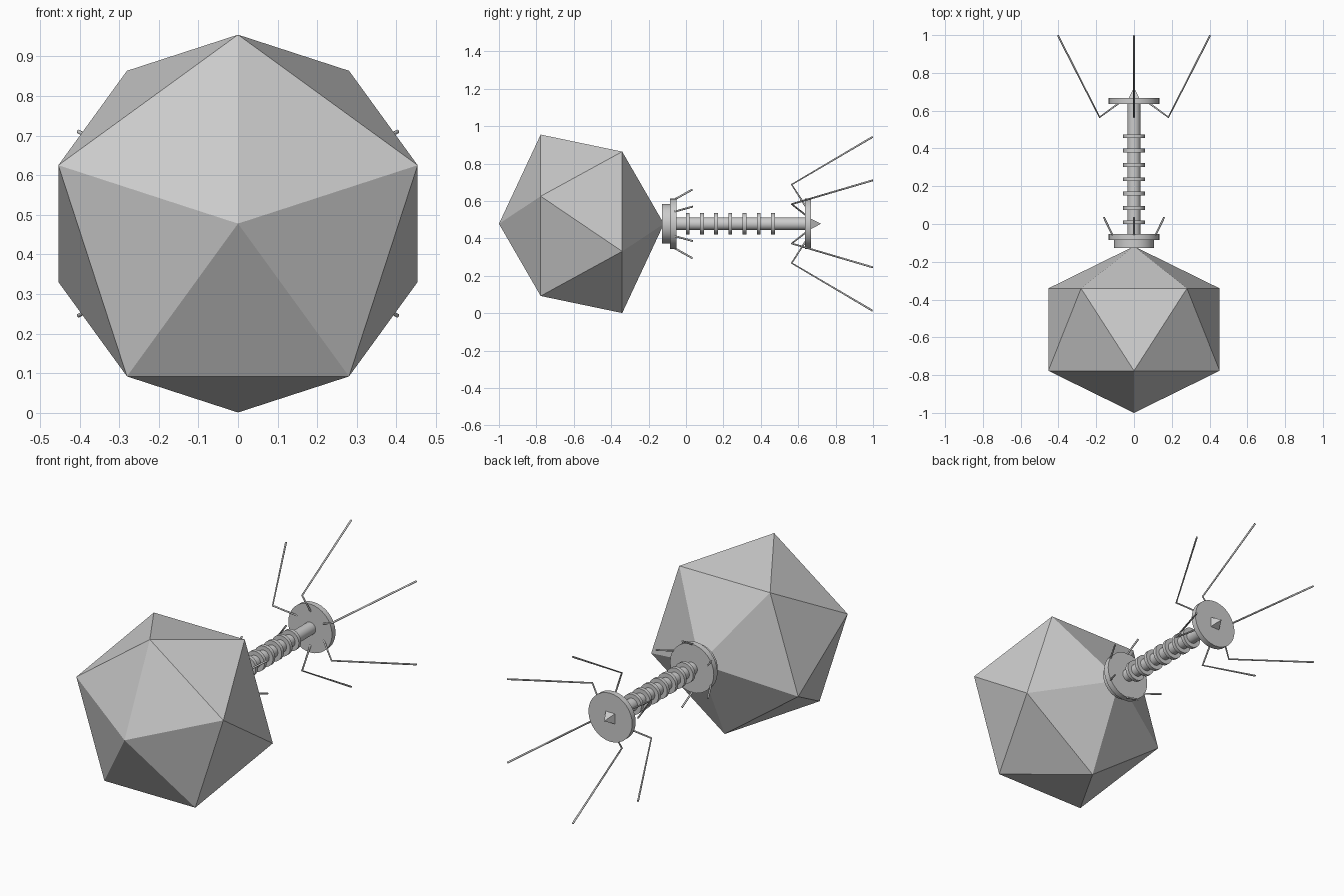
import bpy, bmesh, math
from mathutils import Vector

if "Cube" in bpy.data.objects:
    bpy.data.objects.remove(bpy.data.objects["Cube"])

ZC = 0.478  # height of the long axis


def polar(r, y, deg):
    a = math.radians(deg)
    return Vector((r * math.cos(a), y, ZC + r * math.sin(a)))


def disc(name, r1, r2, y0, y1, sides=32, spin=0):
    # cylinder or cone running along +y
    bm = bmesh.new()
    n = sides
    rings = []
    for r, y in ((r1, y0), (r2, y1)):
        if r > 0:
            rings.append([bm.verts.new(polar(r, y, spin + 360 * i / n)) for i in range(n)])
        else:
            rings.append([bm.verts.new((0, y, ZC))])
    a, b = rings
    bm.faces.new(a)
    if len(b) > 1:
        bm.faces.new(b)
    for i in range(n):
        j = (i + 1) % n
        bm.faces.new((a[i], a[j], b[j], b[i]) if len(b) > 1 else (a[i], a[j], b[0]))
    return finish(name, bm, sides > 8)


def finish(name, bm, smooth):
    bmesh.ops.recalc_face_normals(bm, faces=bm.faces[:])
    me = bpy.data.meshes.new(name)
    bm.to_mesh(me)
    bm.free()
    ob = bpy.data.objects.new(name, me)
    bpy.context.collection.objects.link(ob)
    if smooth:
        bpy.ops.object.select_all(action='DESELECT')
        ob.select_set(True)
        bpy.context.view_layer.objects.active = ob
        bpy.ops.object.shade_smooth_by_angle(angle=math.radians(30))
    return ob


def rod(name, points, radius=0.005):
    # thin bent wire through the points
    cu = bpy.data.curves.new(name, 'CURVE')
    cu.dimensions = '3D'
    cu.bevel_depth = radius
    cu.bevel_resolution = 2
    cu.use_fill_caps = True
    sp = cu.splines.new('POLY')
    sp.points.add(len(points) - 1)
    for p, co in zip(sp.points, points):
        p.co = (*co, 1)
    ob = bpy.data.objects.new(name, cu)
    bpy.context.collection.objects.link(ob)


# Head: twenty-sided shell from two pentagon rings and two tips
bm = bmesh.new()
for y in (-1.0, -0.118):
    bm.verts.new((0, y, ZC))
for y, start in ((-0.777, 90), (-0.341, -90)):
    for i in range(5):
        bm.verts.new(polar(0.477, y, start + 72 * i))
bmesh.ops.convex_hull(bm, input=bm.verts[:])
finish("head", bm, False)

# Collar
disc("collar_small", 0.106, 0.106, -0.128, -0.085)
disc("collar_large", 0.135, 0.135, -0.085, -0.052)

# Tail tube with seven rings
disc("tail_tube", 0.034, 0.034, -0.06, 0.64)
for i in range(7):
    y = 0.009 + 0.076 * i
    disc(f"tail_ring_{i + 1}", 0.057, 0.057, y - 0.01, y + 0.01)

# Base plate and four-sided spike
disc("base_plate", 0.135, 0.135, 0.636, 0.667)
disc("spike", 0.045, 0, 0.66, 0.722, sides=4, spin=45)

# Six legs and six whiskers
for i in range(6):
    a = 30 + 60 * i
    rod(f"leg_{i + 1}", [polar(0.085, 0.645, a), polar(0.21, 0.565, a), polar(0.465, 0.998, a)])
    rod(f"whisker_{i + 1}", [polar(0.128, -0.065, a), polar(0.184, 0.035, a)])
